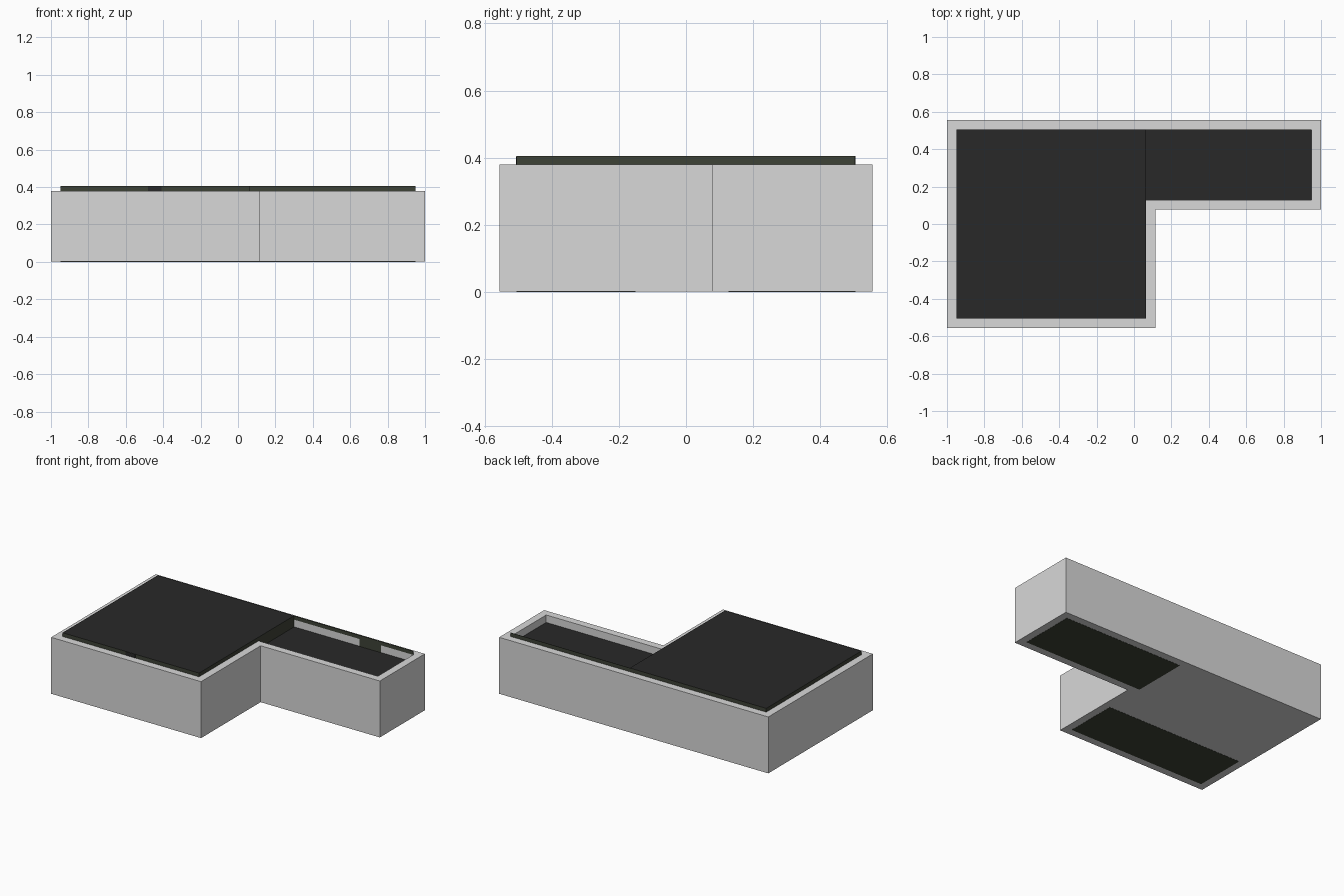
import bpy, bmesh

if "Cube" in bpy.data.objects:
    bpy.data.objects.remove(bpy.data.objects["Cube"])

def material(name, rgb):
    m = bpy.data.materials.new(name)
    m.diffuse_color = (*rgb, 1)
    m.use_nodes = True
    m.node_tree.nodes["Principled BSDF"].inputs["Base Color"].default_value = m.diffuse_color
    return m

concrete = material("light grey wall", (0.69, 0.69, 0.69))
roofing = material("charcoal roof", (0.0213, 0.0213, 0.0213))
olive = material("dark olive side", (0.048, 0.054, 0.037))

def finish(name, bm, mats):
    bmesh.ops.recalc_face_normals(bm, faces=bm.faces)
    if len(mats) > 1:                       # second material on upward faces
        bm.normal_update()
        for f in bm.faces:
            f.material_index = 1 if f.normal.z > 0.5 else 0
    me = bpy.data.meshes.new(name)
    bm.to_mesh(me)
    bm.free()
    for m in mats:
        me.materials.append(m)
    ob = bpy.data.objects.new(name, me)
    bpy.context.collection.objects.link(ob)
    return ob

def rings(name, loops, mats, cap_top=True):
    """Skin a stack of (outline, height) loops with flat faces."""
    bm = bmesh.new()
    stack = [[bm.verts.new((x, y, z)) for x, y in pts] for pts, z in loops]
    bm.faces.new(stack[0])
    for a, b in zip(stack, stack[1:]):
        for i in range(len(a)):
            j = (i + 1) % len(a)
            bm.faces.new((a[i], a[j], b[j], b[i]))
    if cap_top:
        bm.faces.new(stack[-1])
    return finish(name, bm, mats)

def box(name, x0, x1, y0, y1, z0, z1, mats):
    pts = [(x0, y0), (x1, y0), (x1, y1), (x0, y1)]
    return rings(name, [(pts, z0), (pts, z1)], mats)

def ell(d):
    """L-shaped footprint, inset by d."""
    return [(-1 + d, -0.555 + d), (0.114 - d, -0.555 + d), (0.114 - d, 0.077 + d),
            (1 - d, 0.077 + d), (1 - d, 0.555 - d), (-1 + d, 0.555 - d)]

BASE, WALL, LOW, HIGH, T = 0.001, 0.38, 0.33, 0.405, 0.05

# L-shaped outer walls with a sunken roof well
rings("outer_walls", [(ell(0), BASE), (ell(0), WALL), (ell(T), WALL), (ell(T), LOW - 0.01)],
      [concrete])

# raised roof over the main block, low roof over the wing
box("main_roof", -0.95, 0.064, -0.505, 0.505, LOW - 0.01, HIGH, [olive, roofing])
box("wing_roof", 0.064, 0.95, 0.127, 0.505, LOW - 0.01, LOW, [olive, roofing])

# thin upstand along the back of the wing, and the patch below it
box("back_upstand", 0.064, 0.95, 0.502, 0.505, WALL, HIGH, [olive])
box("back_patch", 0.55, 0.71, 0.503, 0.505, LOW, WALL, [olive])

# dark panel on the front edge of the main roof
box("front_panel", -0.48, -0.41, -0.506, -0.505, WALL, HIGH - 0.002, [roofing])

# dark areas on the underside
box("wing_underside", 0.064, 0.95, 0.127, 0.505, 0, 0.002, [olive])
box("main_underside", -0.95, 0.064, -0.505, -0.15, 0, 0.002, [olive])
